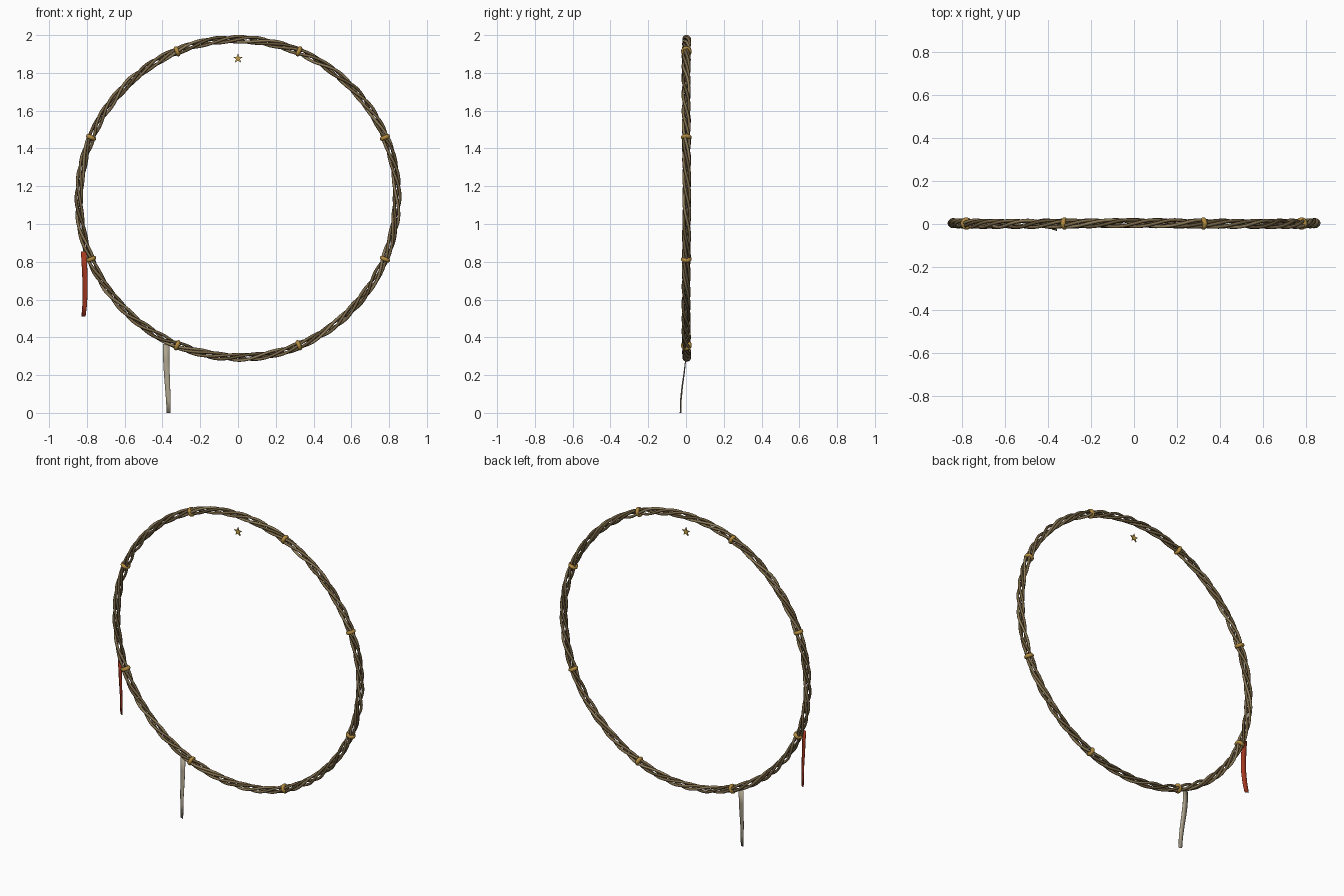
import bpy, bmesh
from math import sin, cos, tau, radians
from mathutils import Vector

cube = bpy.data.objects.get("Cube")
if cube:
    bpy.data.objects.remove(cube, do_unlink=True)

RING_R, RING_Z = 0.842, 1.136


def material(name, rgb):
    m = bpy.data.materials.new(name)
    m.use_nodes = True
    m.diffuse_color = (*rgb, 1)
    m.node_tree.nodes["Principled BSDF"].inputs["Base Color"].default_value = (*rgb, 1)
    return m


BARK = material("bark brown", (0.20, 0.14, 0.065))
DARK = material("dark bark", (0.13, 0.088, 0.038))
PALE = material("pale bark", (0.27, 0.20, 0.10))
TWINE = material("golden twine", (0.45, 0.26, 0.05))
RED = material("red ribbon", (0.38, 0.04, 0.015))
LINEN = material("linen ribbon", (0.42, 0.37, 0.27))
STAR = material("star gold", (0.55, 0.36, 0.08))


def finish(ob, mat):
    ob.data.materials.clear()
    ob.data.materials.append(mat)
    bpy.ops.object.select_all(action="DESELECT")
    ob.select_set(True)
    bpy.context.view_layer.objects.active = ob
    bpy.ops.object.shade_smooth_by_angle(angle=radians(50))


def tube(name, points, radius, mat, closed):
    """Round tube swept along a path, turned into a mesh."""
    curve = bpy.data.curves.new(name, "CURVE")
    curve.dimensions = "3D"
    curve.bevel_depth = radius
    curve.bevel_resolution = 2
    curve.use_fill_caps = True
    spline = curve.splines.new("POLY")
    spline.points.add(len(points) - 1)
    for p, co in zip(spline.points, points):
        p.co = (*co, 1)
    spline.use_cyclic_u = closed
    ob = bpy.data.objects.new(name, curve)
    bpy.context.collection.objects.link(ob)
    bpy.ops.object.select_all(action="DESELECT")
    ob.select_set(True)
    bpy.context.view_layer.objects.active = ob
    bpy.ops.object.convert(target="MESH")
    finish(bpy.context.object, mat)


def mesh_object(name, bm, mat):
    me = bpy.data.meshes.new(name)
    bm.to_mesh(me)
    bm.free()
    ob = bpy.data.objects.new(name, me)
    bpy.context.collection.objects.link(ob)
    finish(ob, mat)
    return ob


# Twisted vines that wind around the ring
VINES = [BARK, DARK, PALE, BARK]
TWISTS, STEPS = 13, 416
for k, bark in enumerate(VINES):
    path = []
    for i in range(STEPS):
        a = tau * i / STEPS
        twist = TWISTS * a + tau * k / len(VINES) + 0.3 * sin(5 * a + 2 * k)
        orbit = 0.0155 + 0.002 * sin(9 * a + 1.7 * k)
        r = RING_R + orbit * cos(twist)
        path.append((r * sin(a), 0.002 + orbit * sin(twist), RING_Z + r * cos(a)))
    tube(f"vine_{k + 1}", path, 0.0078, bark, True)

# Twine bindings, spaced evenly around the ring
for k in range(8):
    a = tau * (k + 0.5) / 8
    out = Vector((sin(a), 0, cos(a)))
    centre = Vector((0, 0.002, RING_Z)) + out * RING_R
    band = []
    for j in range(24):
        b = tau * j / 24
        band.append(centre + (out * cos(b) + Vector((0, sin(b), 0))) * 0.0168)
    tube(f"binding_{k + 1}", band, 0.012, TWINE, True)


def ribbon(name, sections, mat):
    """Thin hanging strip; each section is x, y, z, width, turn in degrees."""
    bm = bmesh.new()
    last = None
    for x, y, z, width, turn in sections:
        half = Vector((cos(radians(turn)), sin(radians(turn)), 0)) * width / 2
        c = Vector((x, y, z))
        row = [bm.verts.new(c - half), bm.verts.new(c + half)]
        if last:
            bm.faces.new((last[0], row[0], row[1], last[1]))
        last = row
    ob = mesh_object(name, bm, mat)
    solid = ob.modifiers.new("thickness", "SOLIDIFY")
    solid.thickness = 0.002
    solid.offset = 0


ribbon("red_ribbon", [
    (-0.817, 0.000, 0.855, 0.030, -15),
    (-0.813, -0.002, 0.780, 0.030, -20),
    (-0.810, -0.002, 0.710, 0.030, -24),
    (-0.809, 0.002, 0.640, 0.029, -27),
    (-0.812, 0.009, 0.570, 0.027, -29),
    (-0.818, 0.017, 0.510, 0.024, -30),
], RED)
ribbon("linen_ribbon", [
    (-0.381, 0.000, 0.365, 0.034, 0),
    (-0.380, -0.002, 0.280, 0.033, -5),
    (-0.377, -0.010, 0.210, 0.031, -9),
    (-0.373, -0.020, 0.140, 0.028, -13),
    (-0.369, -0.027, 0.070, 0.025, -16),
    (-0.367, -0.029, 0.000, 0.021, -18),
], LINEN)

# Hanging star and its thread
STAR_Z = 1.876
tube("star_thread", [(0, 0, STAR_Z + 0.02), (0, 0, RING_Z + RING_R)], 0.0009, TWINE, False)
bm = bmesh.new()
rim = []
for i in range(10):
    a = tau * i / 10
    r = 0.0115 if i % 2 else 0.027
    rim.append(bm.verts.new((r * sin(a), -0.003, STAR_Z + r * cos(a))))
face = bm.faces.new(rim)
grown = bmesh.ops.extrude_face_region(bm, geom=[face])
moved = [g for g in grown["geom"] if isinstance(g, bmesh.types.BMVert)]
bmesh.ops.translate(bm, vec=(0, 0.006, 0), verts=moved)
bmesh.ops.recalc_face_normals(bm, faces=bm.faces)
mesh_object("star", bm, STAR)
